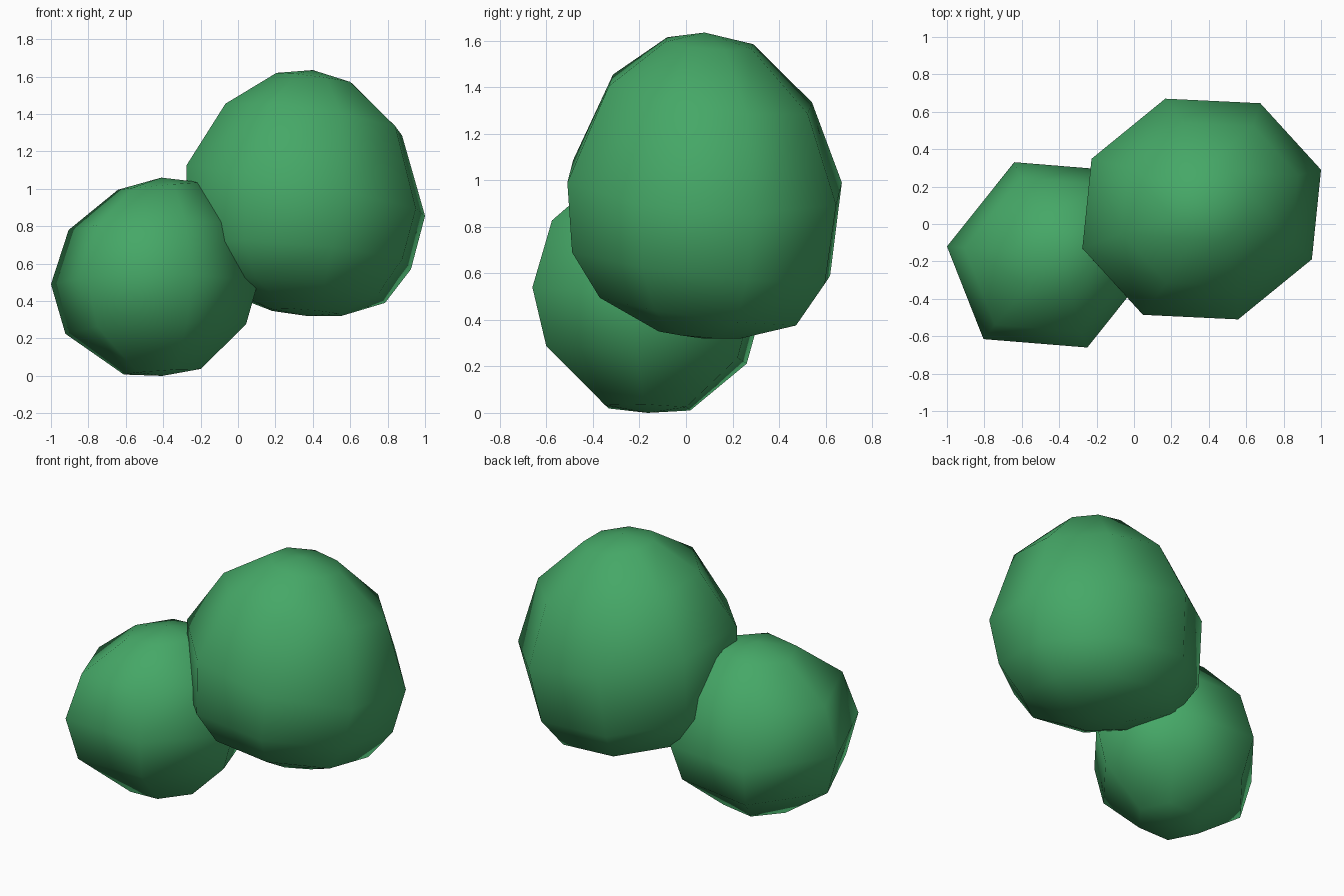
import bpy, math
from mathutils import Vector

if "Cube" in bpy.data.objects:
    bpy.data.objects.remove(bpy.data.objects["Cube"])

green = bpy.data.materials.new("leaf_green")
green.diffuse_color = (0.06, 0.39, 0.135, 1)
green.use_nodes = True
green.node_tree.nodes["Principled BSDF"].inputs["Base Color"].default_value = green.diffuse_color


def blob(name, sides, axis_a, axis_b, bottom, rings, top):
    """Lumpy low-poly ball: rings are (cx, cy, z, scale, tilt_a, tilt_b), bottom to top."""
    verts = [Vector(bottom)]
    for cx, cy, z, s, ta, tb in rings:
        for i in range(sides):
            t = 2 * math.pi * i / sides
            a, b = math.cos(t), math.sin(t)
            verts.append(Vector((cx + s * (a * axis_a[0] + b * axis_b[0]),
                                 cy + s * (a * axis_a[1] + b * axis_b[1]),
                                 z + a * ta + b * tb)))
    verts.append(Vector(top))
    last = len(verts) - 1
    faces = []
    for i in range(sides):
        j = (i + 1) % sides
        faces.append((0, 1 + j, 1 + i))
        for r in range(len(rings) - 1):
            lo, hi = 1 + r * sides, 1 + (r + 1) * sides
            faces.append((lo + i, lo + j, hi + j, hi + i))
        end = last - sides
        faces.append((end + i, end + j, last))
    mesh = bpy.data.meshes.new(name)
    mesh.from_pydata(verts, [], faces)
    mesh.materials.append(green)
    mesh.shade_smooth()
    obj = bpy.data.objects.new(name, mesh)
    bpy.context.collection.objects.link(obj)
    return obj


# Large upper foliage ball, eight sided, fuller towards the bottom
blob("large_foliage_ball", 8, (0.638, 0.21), (-0.195, 0.59),
     (0.37, 0.07, 0.32),
     [(0.36, 0.06, 0.34, 0.30, -0.02, -0.01),
      (0.32, 0.06, 0.45, 0.73, -0.06, -0.045),
      (0.325, 0.065, 0.64, 0.94, -0.07, -0.05),
      (0.362, 0.08, 0.99, 1.0, -0.135, 0.0),
      (0.405, 0.105, 1.37, 0.74, -0.085, -0.035),
      (0.41, 0.10, 1.59, 0.32, -0.03, -0.005)],
     (0.40, 0.08, 1.635))

# Small lower foliage ball, six sided
blob("small_foliage_ball", 6, (0.555, -0.045), (0.095, 0.546),
     (-0.405, -0.165, 0.0),
     [(-0.405, -0.165, 0.022, 0.37, 0.015, -0.005),
      (-0.44, -0.17, 0.25, 0.87, 0.025, -0.03),
      (-0.445, -0.165, 0.50, 1.0, 0.01, -0.04),
      (-0.445, -0.165, 0.80, 0.83, 0.02, -0.02),
      (-0.42, -0.15, 1.015, 0.40, 0.02, 0.0)],
     (-0.41, -0.15, 1.06))
